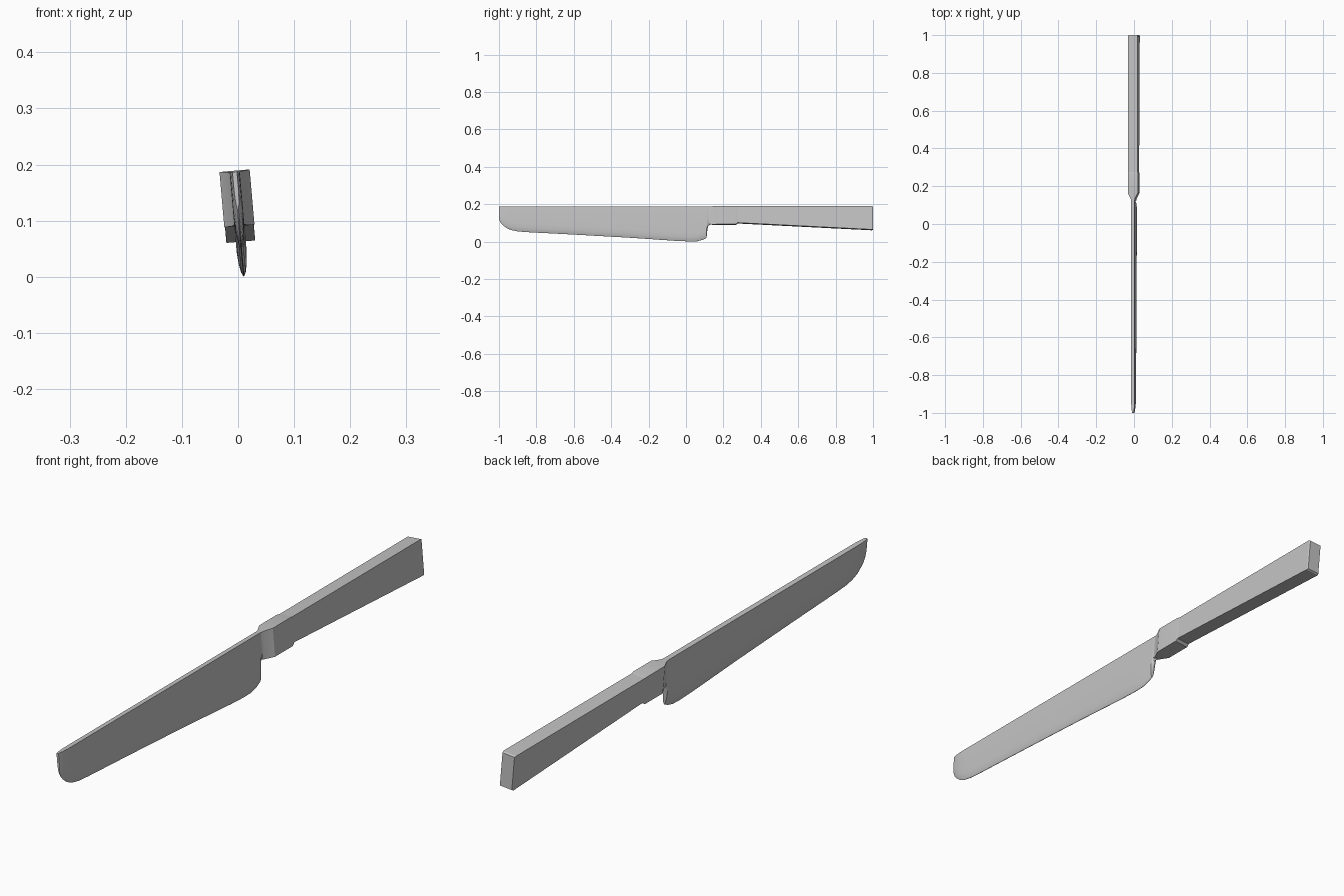
import bpy, bmesh, math

if "Cube" in bpy.data.objects:
    bpy.data.objects.remove(bpy.data.objects["Cube"], do_unlink=True)

# One plain steel material
steel = bpy.data.materials.new("steel grey")
steel.use_nodes = True
COLOUR = (0.55, 0.55, 0.55, 1)
steel.diffuse_color = COLOUR
steel.node_tree.nodes["Principled BSDF"].inputs["Base Color"].default_value = COLOUR

LEAN = math.radians(-5)          # the whole knife leans sideways about its spine
SPINE = (-0.006, 0, 0.187)       # centre of the spine; part heights are measured from here


def loft(name, sections, smooth_angle):
    """Skin a closed tube through (y, [(x, z), ...]) cross-sections."""
    bm = bmesh.new()
    rings = [[bm.verts.new((x, y, z)) for x, z in pts] for y, pts in sections]
    for a, b in zip(rings, rings[1:]):
        for i in range(len(a)):
            j = (i + 1) % len(a)
            bm.faces.new((a[i], a[j], b[j], b[i]))
    bm.faces.new(rings[0])
    bm.faces.new(rings[-1])
    bmesh.ops.recalc_face_normals(bm, faces=bm.faces)
    mesh = bpy.data.meshes.new(name)
    bm.to_mesh(mesh)
    bm.free()
    mesh.materials.append(steel)
    obj = bpy.data.objects.new(name, mesh)
    bpy.context.collection.objects.link(obj)
    obj.location = SPINE
    obj.rotation_euler = (0, LEAN, 0)
    bpy.ops.object.select_all(action='DESELECT')
    obj.select_set(True)
    bpy.context.view_layer.objects.active = obj
    bpy.ops.object.shade_smooth_by_angle(angle=math.radians(smooth_angle))
    return obj


def blade_section(half, low):
    """Flat sides that curve in to a thin cutting edge."""
    grind = min(0.045, -low * 0.5)
    right = [(half, 0), (half, low + grind), (half * 0.8, low + grind * 0.5),
             (half * 0.45, low + grind * 0.15), (0.0008, low)]
    return right + [(-x, z) for x, z in reversed(right)]


def box_section(half, top, low):
    return [(half, top), (half, low), (-half, low), (-half, top)]


# Blade: (y, half thickness, lower edge), from rounded tip to heel
blade = [(-1.0, 0.004, -0.068), (-0.992, 0.0055, -0.085), (-0.98, 0.007, -0.099),
         (-0.96, 0.0085, -0.115), (-0.935, 0.009, -0.126), (-0.90, 0.009, -0.133),
         (-0.85, 0.009, -0.137), (-0.6, 0.009, -0.150), (-0.3, 0.009, -0.167),
         (-0.05, 0.009, -0.184), (0.02, 0.009, -0.187), (0.06, 0.009, -0.186),
         (0.09, 0.009, -0.178), (0.110, 0.009, -0.168), (0.113, 0.009, -0.135),
         (0.118, 0.009, -0.105), (0.135, 0.009, -0.092)]
loft("blade", [(y, blade_section(h, low)) for y, h, low in blade], 35)

# Bolster: flares from the blade to a collar slightly proud of the handle
bolster = [(0.122, 0.009, 0.0, -0.094), (0.135, 0.012, 0.0, -0.096),
           (0.165, 0.027, 0.002, -0.097), (0.265, 0.027, 0.002, -0.097),
           (0.275, 0.0255, 0.0, -0.09)]
loft("bolster", [(y, box_section(h, t, low)) for y, h, t, low in bolster], 20)

# Handle: deepens towards the butt, with a small chamfer at the end
handle = [(0.268, 0.0255, 0.0, -0.088), (0.994, 0.0258, 0.0, -0.125),
          (1.0, 0.0235, -0.003, -0.122)]
loft("handle", [(y, box_section(h, t, low)) for y, h, t, low in handle], 20)
